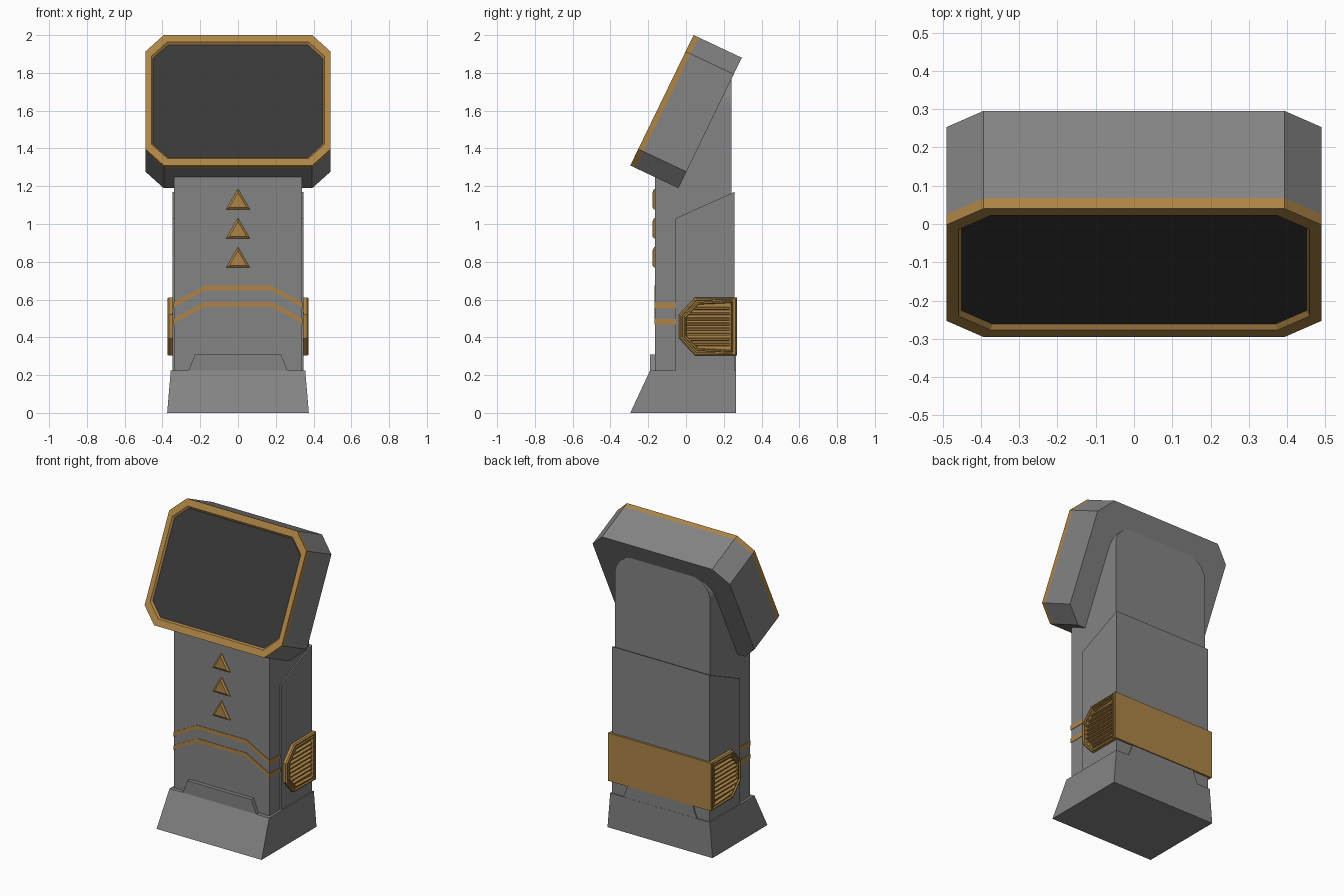
import bpy, bmesh, math
from mathutils import Vector

if "Cube" in bpy.data.objects:
    bpy.data.objects.remove(bpy.data.objects["Cube"])


def material(name, rgb):
    m = bpy.data.materials.new(name)
    m.diffuse_color = (*rgb, 1)
    m.use_nodes = True
    m.node_tree.nodes["Principled BSDF"].inputs["Base Color"].default_value = m.diffuse_color
    return m


GREY = material("grey casing", (0.23, 0.23, 0.23))
GOLD = material("gold trim", (0.42, 0.235, 0.062))
DARK = material("dark screen", (0.04, 0.04, 0.04))


def finish(bm, name, mats):
    bmesh.ops.recalc_face_normals(bm, faces=bm.faces)
    me = bpy.data.meshes.new(name)
    bm.to_mesh(me)
    bm.free()
    for m in mats:
        me.materials.append(m)
    ob = bpy.data.objects.new(name, me)
    bpy.context.collection.objects.link(ob)
    return ob


def loft_bm(rings, idx=None, cap=0):
    """Join closed rings with quads and cap both ends."""
    bm = bmesh.new()
    vs = [[bm.verts.new(p) for p in r] for r in rings]
    n = len(rings[0])
    for k in range(len(vs) - 1):
        for i in range(n):
            j = (i + 1) % n
            f = bm.faces.new((vs[k][i], vs[k][j], vs[k + 1][j], vs[k + 1][i]))
            f.material_index = idx[k] if idx else 0
    bm.faces.new(vs[0][::-1])
    bm.faces.new(vs[-1]).material_index = cap
    bmesh.ops.recalc_face_normals(bm, faces=bm.faces)
    return bm


def loft(name, rings, mats, idx=None, cap=0):
    return finish(loft_bm(rings, idx, cap), name, mats)


def ring(pts, axis, a):
    return [(a, p, q) if axis == 'x' else (p, a, q) for p, q in pts]


def prism(name, pts, axis, a, b, mat):
    return loft(name, [ring(pts, axis, a), ring(pts, axis, b)], [mat])


def rect(p0, p1, q0, q1):
    return [(p0, q0), (p1, q0), (p1, q1), (p0, q1)]


# Pillar: side profile with the two upper long edges rounded
bm = loft_bm([ring([(-.165, .02), (.24, .02), (.24, 1.768), (.05, 1.768), (-.165, 1.3)],
                   'x', x) for x in (-.34, .34)])
edges = [e for e in bm.edges if all(v.co.z > 1.7 for v in e.verts)
         and abs(e.verts[0].co.x - e.verts[1].co.x) < .01]
bmesh.ops.bevel(bm, geom=edges, offset=.13, segments=7, profile=.5, affect='EDGES')
finish(bm, "pillar", [GREY])

# Rear shell wrapping the pillar, with a sloping top
prism("rear_shell", [(-.055, .1), (.257, .1), (.257, 1.17), (-.055, 1.03)],
      'x', -.348, .348, GREY)

# Flared base and the raised tongue at its front and back
loft("base", [[(x, y, z) for x, y in ((-w, f), (w, f), (w, .265), (-w, .265))]
              for w, f, z in ((.375, -.295, 0), (.356, -.19, .225))], [GREY])
prism("base_tongue", [(-.262, .2), (.262, .2), (.262, .225), (.228, .31), (-.228, .31), (-.262, .225)],
      'y', -.19, .264, GREY)

# Head: tilted octagonal housing, gold rim and recessed screen
V = Vector((0, .335, .69)).normalized()
W = Vector((0, .255, -.12)).normalized()
C = Vector((0, -.1275, 1.655))


def octagon(hx, hv, c, depth):
    pts = [(hx, hv - c), (hx - c, hv), (c - hx, hv), (-hx, hv - c),
           (-hx, c - hv), (c - hx, -hv), (hx - c, -hv), (hx, c - hv)]
    return [C + Vector((u, 0, 0)) + V * v + W * depth for u, v in pts]


loft("head", [octagon(.49, .384, .097, .282), octagon(.49, .384, .097, .03),
              octagon(.49, .384, .097, 0), octagon(.459, .342, .084, 0),
              octagon(.45, .331, .08, .012)],
     [GREY, GOLD, DARK], [0, 1, 1, 1], 2)

# Three raised triangles on the front
for i in range(3):
    z = .77 + i * .154
    tri = [(-.063, z), (.063, z), (0, z + .108)]
    top = [(p * .72, z + .038 + (q - z - .038) * .72) for p, q in tri]
    loft("triangle_marker", [ring(tri, 'y', -.16), ring(tri, 'y', -.169), ring(top, 'y', -.178)], [GOLD])

# Two chevron stripes that wrap on to the sides
for z in (.674, .588):
    line = [(-.343, z - .09), (-.175, z), (.175, z), (.343, z - .09)]
    bm = bmesh.new()
    for (x0, z0), (x1, z1) in zip(line, line[1:]):
        quad = [(x0, z0 - .025), (x1, z1 - .025), (x1, z1), (x0, z0)]
        front = [bm.verts.new(p) for p in ring(quad, 'y', -.168)]
        back = [bm.verts.new(p) for p in ring(quad, 'y', -.163)]
        bm.faces.new(front)
        for i in (0, 2):
            bm.faces.new((front[i], front[i + 1], back[i + 1], back[i]))
    bmesh.ops.remove_doubles(bm, verts=bm.verts, dist=1e-5)
    finish(bm, "front_stripe", [GOLD])
    for s in (-1, 1):
        prism("side_stripe", rect(-.168, -.05, z - .119, z - .09), 'x', s * .335, s * .343, GOLD)

# Gold band across the back
prism("back_band", rect(-.368, .368, .303, .612), 'y', .245, .27, GOLD)

# Side vents: stepped pointed frames with slats
outline = [(-.037, .395), (.048, .303), (.268, .303), (.268, .612), (.048, .612), (-.037, .52)]
for s in (-1, 1):
    bm = loft_bm([ring(outline, 'x', s * .33), ring(outline, 'x', s * .366)])
    face = max(bm.faces, key=lambda f: s * f.calc_center_median().x)
    for t, d in ((.008, .007), (.008, 0), (.003, -.01), (.008, 0), (.003, .008), (.008, 0), (.004, -.019)):
        bmesh.ops.inset_individual(bm, faces=[face], thickness=t, depth=d)
    finish(bm, "vent_frame", [GOLD])
    for i in range(8):
        z = .362 + i * .0273
        y0 = .003 + max(0, abs(z - .4575) - .05) * .9
        sec = [(.345, z - .009), (.369, z - .006), (.369, z + .002), (.345, z + .009)]
        loft("vent_slat", [[(s * x, y, q) for x, q in sec] for y in (y0, .23)], [GOLD])
